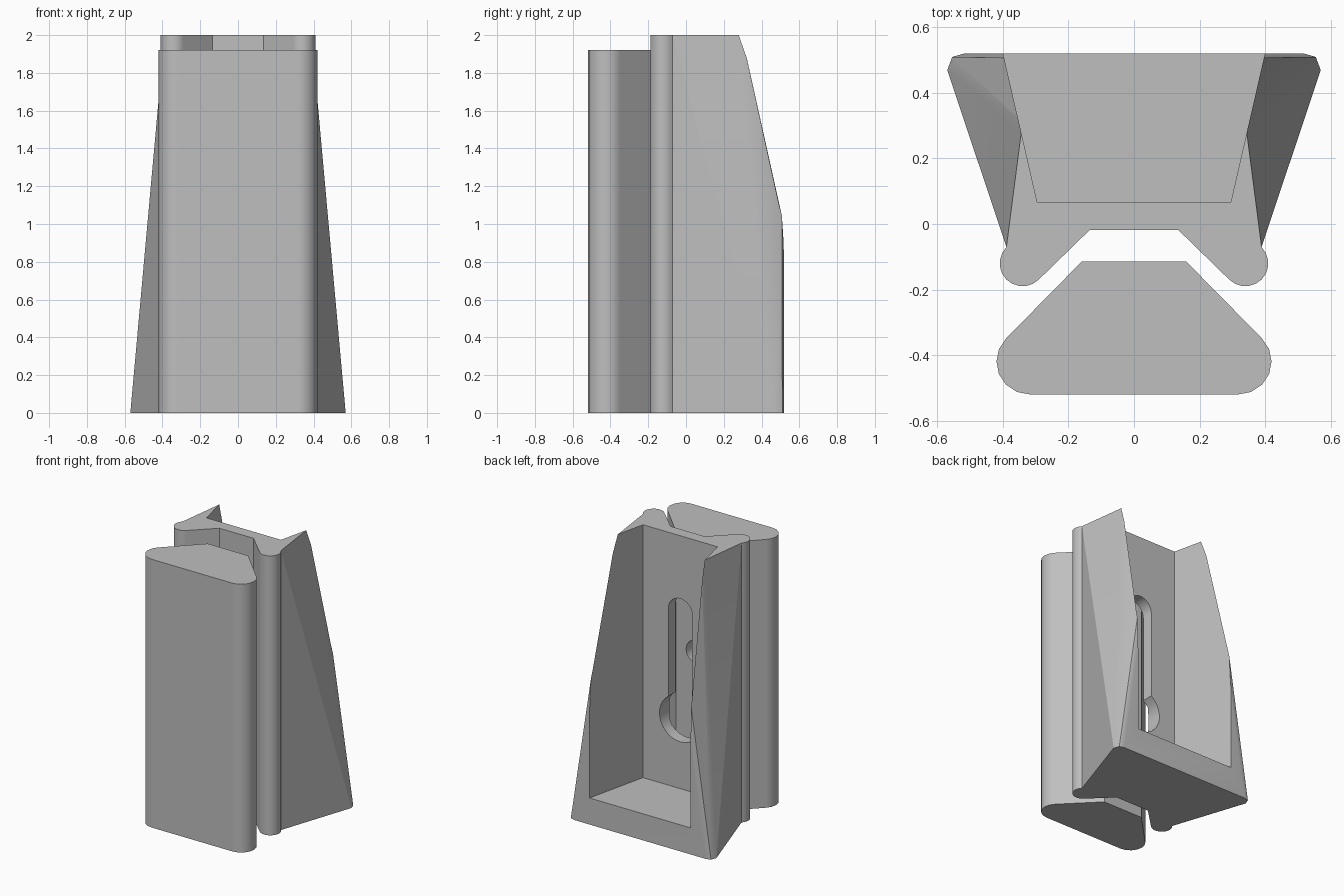
import bpy, bmesh, math

cube = bpy.data.objects.get("Cube")
if cube:
    bpy.data.objects.remove(cube, do_unlink=True)

HEIGHT = 2.0
grey = bpy.data.materials.new("matte grey")
grey.use_nodes = True
grey.diffuse_color = (0.52, 0.52, 0.52, 1)
grey.node_tree.nodes["Principled BSDF"].inputs["Base Color"].default_value = (0.52, 0.52, 0.52, 1)


def arc(cx, cy, r, start, end, steps):
    angles = [math.radians(start + (end - start) * i / steps) for i in range(steps + 1)]
    return [(cx + r * math.cos(a), cy + r * math.sin(a)) for a in angles]


def mirrored(half):
    return half + [(-x, y) for x, y in reversed(half)]


def finish(name, bm):
    bmesh.ops.recalc_face_normals(bm, faces=bm.faces)
    mesh = bpy.data.meshes.new(name)
    bm.to_mesh(mesh)
    bm.free()
    mesh.materials.append(grey)
    obj = bpy.data.objects.new(name, mesh)
    bpy.context.collection.objects.link(obj)
    return obj


def loft(name, low, high, z0, z1, split=(), along_y=False):
    """Join two matching outlines; split maps a side to its diagonal."""
    bm = bmesh.new()
    place = (lambda u, v, w: (u, w, v)) if along_y else (lambda u, v, w: (u, v, w))
    b = [bm.verts.new(place(u, v, z0)) for u, v in low]
    t = [bm.verts.new(place(u, v, z1)) for u, v in high]
    bm.faces.new(b[::-1])
    bm.faces.new(t)
    for i in range(len(b)):
        j = (i + 1) % len(b)
        if i in split and split[i] == "falling":
            bm.faces.new((b[i], b[j], t[i]))
            bm.faces.new((b[j], t[j], t[i]))
        elif i in split:
            bm.faces.new((b[i], b[j], t[j]))
            bm.faces.new((b[i], t[j], t[i]))
        else:
            bm.faces.new((b[i], b[j], t[j], t[i]))
    return finish(name, bm)


def select(obj):
    bpy.ops.object.select_all(action="DESELECT")
    obj.select_set(True)
    bpy.context.view_layer.objects.active = obj


def cut(obj, cutter):
    cutter.hide_render = True
    mod = obj.modifiers.new("cut", "BOOLEAN")
    mod.operation = "DIFFERENCE"
    mod.solver = "EXACT"
    mod.object = cutter
    select(obj)
    bpy.ops.object.modifier_apply(modifier=mod.name)
    bpy.data.objects.remove(cutter, do_unlink=True)


def smooth(obj):
    select(obj)
    bpy.ops.object.shade_smooth_by_angle(angle=math.radians(25))
    mod = obj.modifiers.new("even shading", "WEIGHTED_NORMAL")
    mod.keep_sharp = True


# Flared body with a dovetail channel between two rounded lips
lip = [(0.135, -0.018)] + arc(0.34, -0.12, 0.07, -135, 45, 10)
low = mirrored(lip + [(0.57, 0.47), (0.555, 0.51), (0.52, 0.52)])
high = mirrored(lip + [(0.34, 0.312), (0.252, 0.505), (0.22, 0.52)])
edge = len(lip) - 1
body = loft("body", low, high, 0, HEIGHT,
            {edge: "falling", len(low) - 2 - edge: "rising"})

# Rear pocket, open at the top and back
pocket = mirrored([(0.295, 0.065), (0.418, 0.6)])
cut(body, loft("pocket_cutter", pocket, pocket, 0.19, HEIGHT + 0.2))

# Keyhole slot through the web
slot, bore = 0.095, 0.165
lean = math.degrees(math.acos(slot / bore))
keyhole = arc(0, 0.69, bore, 180 - lean, 360 + lean, 24) + arc(0, 1.455, slot, 0, 180, 16)
cut(body, loft("keyhole_cutter", keyhole, keyhole, -0.06, 0.12, along_y=True))
smooth(body)

# Sliding wedge in front of the channel, with a blind screw hole in its rear
profile = mirrored(arc(0.32, -0.42, 0.1, -90, 45, 6) + [(0.16, -0.115)])
wedge = loft("front_wedge", profile, profile, 0, 1.92)
hole = arc(0, 1.1, 0.08, 0, 345, 23)
cut(wedge, loft("hole_cutter", hole, hole, -0.35, -0.05, along_y=True))
smooth(wedge)
